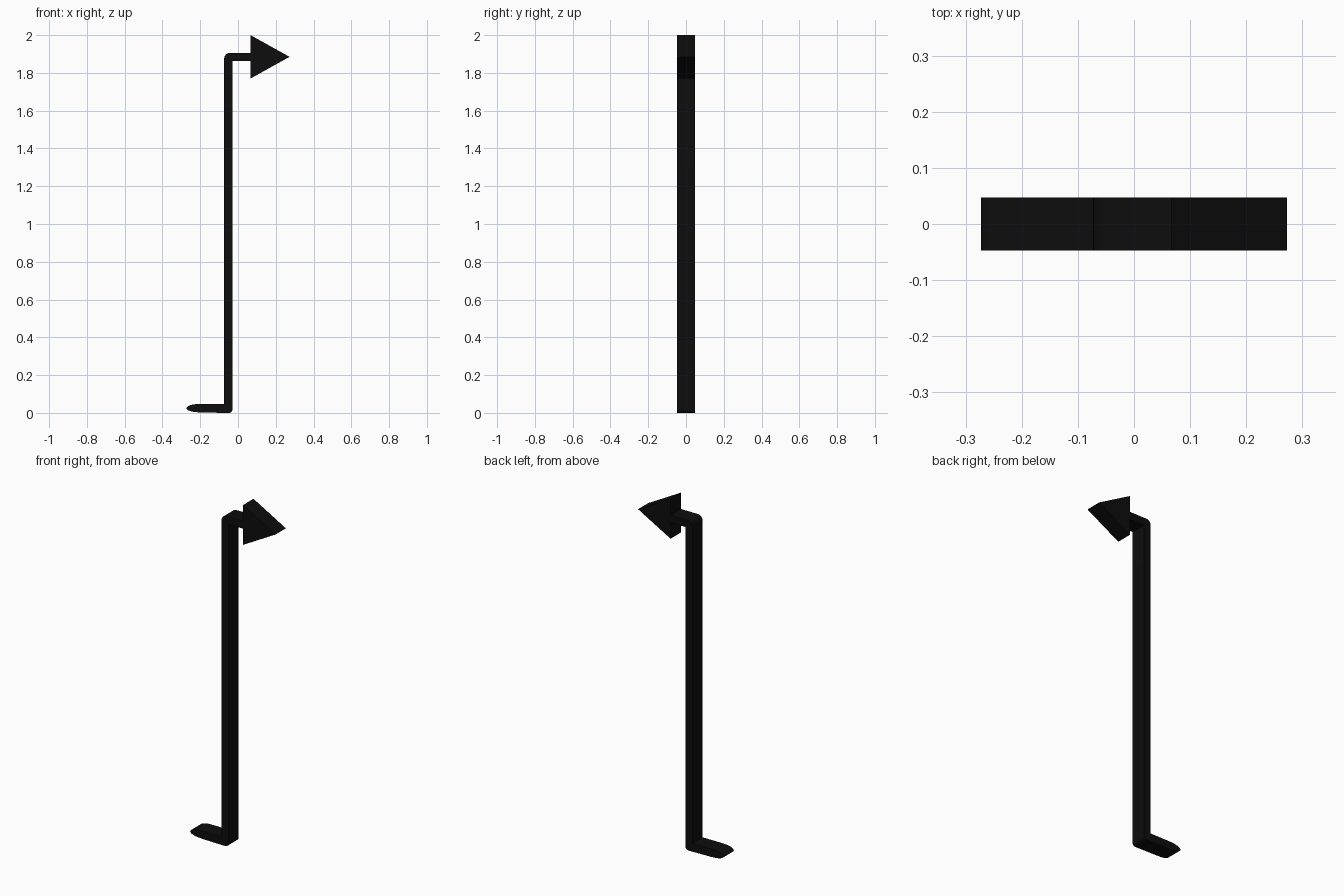
import bpy, bmesh
from math import sin, cos, radians

if "Cube" in bpy.data.objects:
    bpy.data.objects.remove(bpy.data.objects["Cube"])

HALF_DEPTH = 0.047


def arc(cx, cz, rx, rz, start, end, steps):
    """Points along an elliptical arc, angles in degrees."""
    angles = [radians(start + (end - start) * i / steps) for i in range(steps + 1)]
    return [(cx + rx * cos(a), cz + rz * sin(a)) for a in angles]


def extrude_outline(name, outline, material):
    """Solid made from an x-z outline, extruded symmetrically along y."""
    bm = bmesh.new()
    face = bm.faces.new([bm.verts.new((x, -HALF_DEPTH, z)) for x, z in outline])
    result = bmesh.ops.extrude_face_region(bm, geom=[face], use_keep_orig=True)
    moved = [v for v in result["geom"] if isinstance(v, bmesh.types.BMVert)]
    bmesh.ops.translate(bm, verts=moved, vec=(0, 2 * HALF_DEPTH, 0))
    bmesh.ops.recalc_face_normals(bm, faces=bm.faces)
    mesh = bpy.data.meshes.new(name)
    bm.to_mesh(mesh)
    bm.free()
    mesh.materials.append(material)
    obj = bpy.data.objects.new(name, mesh)
    bpy.context.collection.objects.link(obj)
    return obj


black = bpy.data.materials.new("black")
black.diffuse_color = (0.004, 0.004, 0.004, 1)
black.use_nodes = True
black.node_tree.nodes["Principled BSDF"].inputs["Base Color"].default_value = black.diffuse_color

# Bent arrow: one continuous outline, counter-clockwise
outline = []
# foot: tapered round tip, then the rounded lower corner
outline += arc(-0.205, 0.025, 0.068, 0.022, 90, 270, 12)
outline += [(-0.19, 0.002), (-0.07, 0.0)]
outline += arc(-0.047, 0.018, 0.018, 0.018, 270, 360, 5)
# right side of the stem and underside of the upper arm
outline += [(-0.029, 1.863), (0.066, 1.863)]
# arrowhead
outline += [(0.066, 1.77), (0.273, 1.885), (0.066, 2.0)]
# top of the upper arm and its rounded outer corner
outline += [(0.066, 1.906)]
outline += arc(-0.043, 1.876, 0.03, 0.03, 90, 180, 6)
# left side of the stem down to the foot
outline += [(-0.073, 0.047)]

arrow = extrude_outline("bent_arrow", outline, black)
bpy.context.view_layer.objects.active = arrow
arrow.select_set(True)
bpy.ops.object.shade_smooth_by_angle(angle=radians(30))
